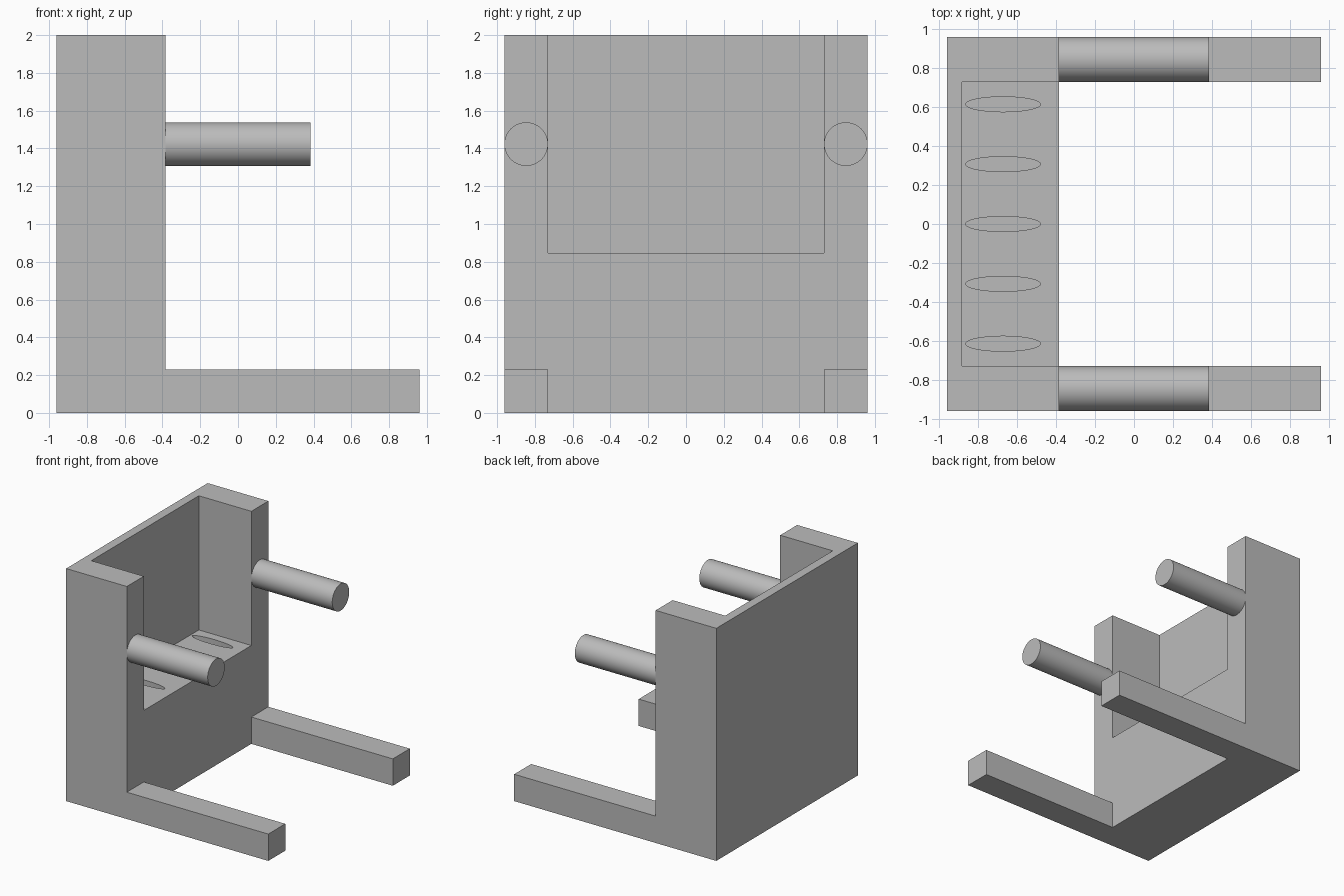
import bpy, bmesh, math
from mathutils import Matrix

default = bpy.data.objects.get("Cube")
if default:
    bpy.data.objects.remove(default, do_unlink=True)

U = 2 / 26                 # one design unit
HALF = 12.5 * U            # half of the footprint
FRONT = -5 * U             # open face of the upright block
ARM = 3 * U                # thickness of legs, rods and cheeks
INNER = HALF - ARM         # inside face of the cheeks
SHELF = 11 * U             # height of the shelf in the bay

grey = bpy.data.materials.new("plain grey")
grey.use_nodes = True
grey.diffuse_color = (0.5, 0.5, 0.5, 1)
grey.node_tree.nodes["Principled BSDF"].inputs["Base Color"].default_value = grey.diffuse_color


def make_object(name, bm):
    bmesh.ops.recalc_face_normals(bm, faces=bm.faces)
    mesh = bpy.data.meshes.new(name)
    bm.to_mesh(mesh)
    bm.free()
    mesh.materials.append(grey)
    obj = bpy.data.objects.new(name, mesh)
    bpy.context.collection.objects.link(obj)
    return obj


def box(name, low, high):
    bm = bmesh.new()
    bmesh.ops.create_cube(bm, size=1)
    for v in bm.verts:
        v.co = [a if c < 0 else b for a, b, c in zip(low, high, v.co)]
    return make_object(name, bm)


def cylinder(name, centre, radius, depth, turn=Matrix(), scale=(1, 1, 1)):
    bm = bmesh.new()
    bmesh.ops.create_cone(bm, cap_ends=True, segments=64, radius1=radius,
                          radius2=radius, depth=depth)
    bm.transform(Matrix.Translation(centre) @ turn @ Matrix.Diagonal((*scale, 1)))
    return make_object(name, bm)


def activate(obj):
    bpy.ops.object.select_all(action='DESELECT')
    obj.select_set(True)
    bpy.context.view_layer.objects.active = obj


def cut(obj, cutter):
    activate(obj)
    mod = obj.modifiers.new(cutter.name, 'BOOLEAN')
    mod.operation, mod.solver, mod.object = 'DIFFERENCE', 'EXACT', cutter
    bpy.ops.object.modifier_apply(modifier=mod.name)
    bpy.data.objects.remove(cutter, do_unlink=True)


# Stand: an L-shaped side profile extruded across the full width
profile = [(-HALF, 0), (HALF, 0), (HALF, ARM), (FRONT, ARM), (FRONT, 2), (-HALF, 2)]
bm = bmesh.new()
side = bm.faces.new([bm.verts.new((x, -HALF, z)) for x, z in profile])
sweep = bmesh.ops.extrude_face_region(bm, geom=[side])
bmesh.ops.translate(bm, vec=(0, 2 * HALF, 0),
                    verts=[v for v in sweep["geom"] if isinstance(v, bmesh.types.BMVert)])
stand = make_object("stand", bm)

# Gap between the legs, then the open bay above the shelf
cut(stand, box("leg_gap", (FRONT, -INNER, -1), (2, INNER, 1)))
cut(stand, box("bay", (-HALF + U, -INNER, SHELF), (2, INNER, 3)))

# Row of oval slots sunk in the shelf
slot_depth = 6 * U
for i in range(-2, 3):
    cut(stand, cylinder("slot", (-8.75 * U, i * 4 * U, SHELF), U / 2, 2 * slot_depth,
                        scale=(5, 1, 1)))

# Round rods standing out from the cheeks
for name, sign in (("left_rod", 1), ("right_rod", -1)):
    rod = cylinder(name, (0, sign * (HALF - ARM / 2), 18.5 * U), ARM / 2, -2 * FRONT,
                   turn=Matrix.Rotation(math.pi / 2, 4, 'Y'))
    activate(rod)
    bpy.ops.object.shade_smooth_by_angle(angle=math.radians(30))
